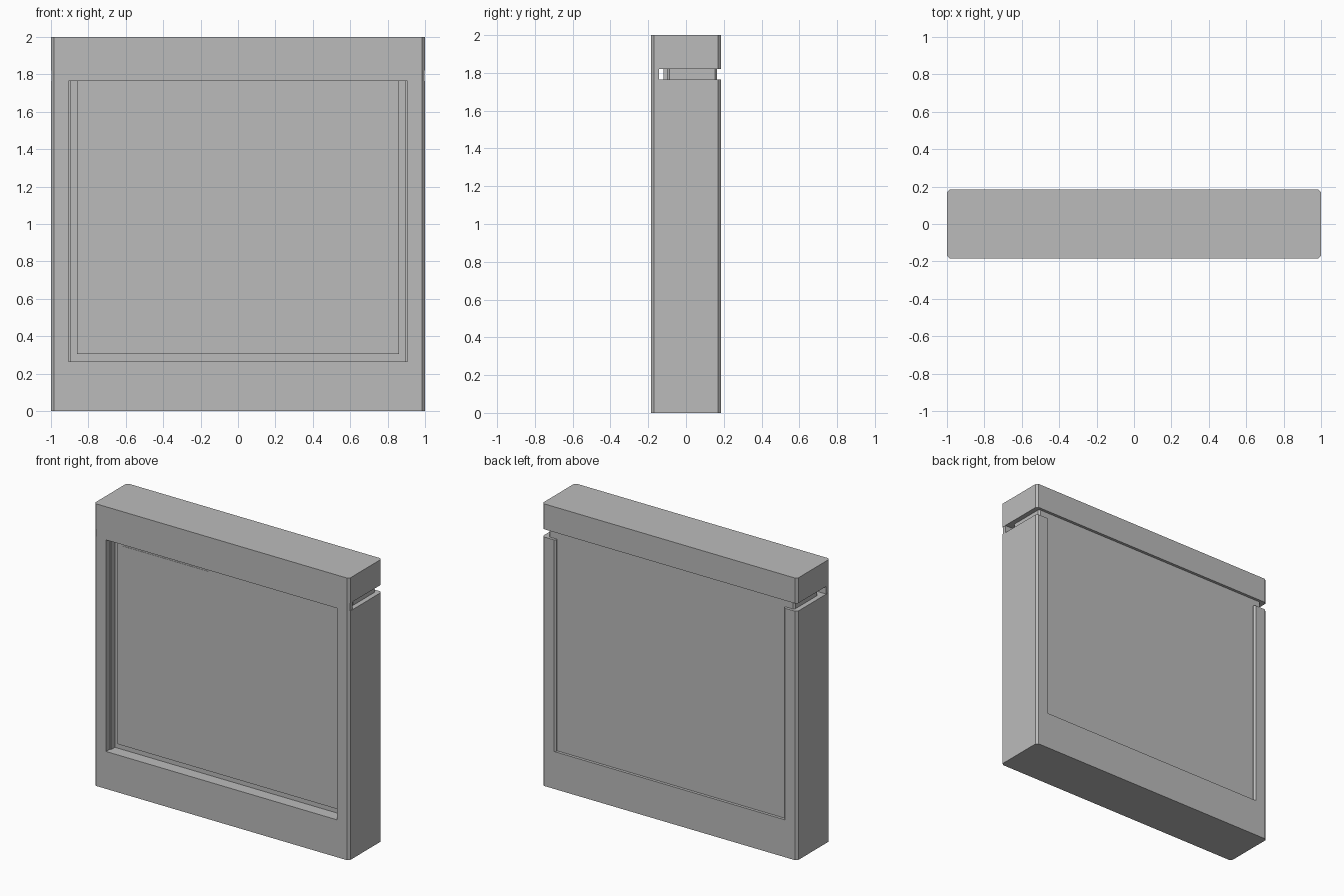
import bpy
import bmesh

cube = bpy.data.objects.get("Cube")
if cube:
    bpy.data.objects.remove(cube, do_unlink=True)

grey = bpy.data.materials.new("plain grey")
grey.use_nodes = True
grey.diffuse_color = (0.5, 0.5, 0.5, 1)
grey.node_tree.nodes["Principled BSDF"].inputs["Base Color"].default_value = (0.5, 0.5, 0.5, 1)

FRONT, BACK = -0.185, 0.185
STRIP_BACK = -0.143          # rear of the thin front lintel
SILL, HEAD, CAP = 0.265, 1.765, 1.82


def prism(name, outline, z0, z1):
    """Extrude a plan outline from z0 up to z1."""
    bm = bmesh.new()
    face = bm.faces.new([bm.verts.new((x, y, z0)) for x, y in outline])
    top = bmesh.ops.extrude_face_region(bm, geom=[face])["geom"]
    bmesh.ops.translate(bm, vec=(0, 0, z1 - z0),
                        verts=[v for v in top if isinstance(v, bmesh.types.BMVert)])
    bmesh.ops.recalc_face_normals(bm, faces=bm.faces)
    mesh = bpy.data.meshes.new(name)
    bm.to_mesh(mesh)
    bm.free()
    mesh.materials.append(grey)
    obj = bpy.data.objects.new(name, mesh)
    bpy.context.collection.objects.link(obj)
    return obj


def chamfered(x, y0, y1, c):
    """Plan of a full-width block with cut corners."""
    return [(-x + c, y0), (x - c, y0), (x, y0 + c), (x, y1 - c),
            (x - c, y1), (-x + c, y1), (-x, y1 - c), (-x, y0 + c)]


def box(name, x0, x1, y0, y1, z0, z1):
    return prism(name, [(x0, y0), (x1, y0), (x1, y1), (x0, y1)], z0, z1)


# Base and cap
C = 0.015
prism("base_block", chamfered(1, FRONT, BACK, C), 0, SILL)
prism("top_block", chamfered(1, FRONT, BACK, C), CAP, 2)

# Thin lintel across the front, leaving a slot behind it
prism("front_lintel", [(-1 + C, FRONT), (1 - C, FRONT), (0.998, FRONT + C),
                       (0.998, STRIP_BACK), (-0.998, STRIP_BACK), (-0.998, FRONT + C)], HEAD, CAP)

# Side posts, stepped slightly inward behind the front plate
post = [(0.905, FRONT), (1 - C, FRONT), (1, FRONT + C), (1, BACK - C), (1 - C, BACK),
        (0.905, BACK), (0.895, BACK - 0.01), (0.895, STRIP_BACK), (0.905, STRIP_BACK)]
for side, s in (("left", 1), ("right", -1)):
    prism(side + "_post", [(s * x, y) for x, y in post], SILL, HEAD)

# Core panel, its exposed neck under the cap, and the raised front face
box("core_panel", -0.9, 0.9, -0.1, 0.165, SILL, HEAD)
prism("panel_neck", chamfered(0.965, -0.1, 0.165, 0.012), HEAD, CAP)
box("raised_panel", -0.86, 0.86, -0.12, -0.1, 0.305, CAP)

# Thin plate on the raised panel
box("notice_plate", -0.825, -0.14, -0.122, -0.12, 1.02, 1.72)
